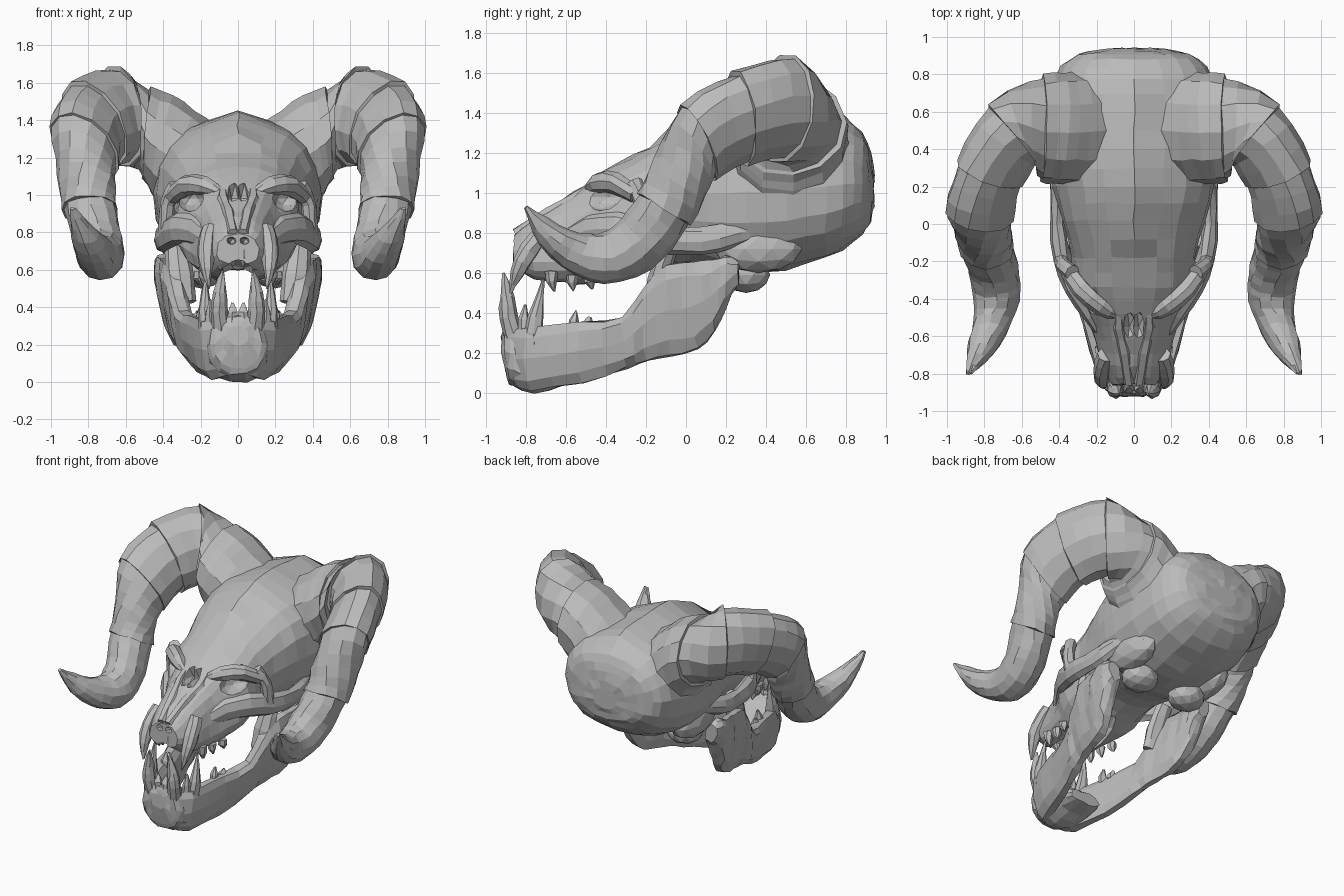
import bpy, bmesh, math, random
from mathutils import Vector, Matrix

random.seed(4)
if "Cube" in bpy.data.objects:
    bpy.data.objects.remove(bpy.data.objects["Cube"])

bone = bpy.data.materials.new("bone_grey")
bone.use_nodes = True
bone.diffuse_color = (0.5, 0.5, 0.5, 1)
bone.node_tree.nodes["Principled BSDF"].inputs["Base Color"].default_value = (0.5, 0.5, 0.5, 1)
X, Z = Vector((1, 0, 0)), Vector((0, 0, 1))


def finish(name, bm, mirror=False):
    """Turn a bmesh into a flat-shaded object, optionally mirrored across x."""
    bmesh.ops.recalc_face_normals(bm, faces=bm.faces)
    me = bpy.data.meshes.new(name)
    bm.to_mesh(me)
    bm.free()
    me.materials.append(bone)
    ob = bpy.data.objects.new(name, me)
    bpy.context.collection.objects.link(ob)
    if mirror:
        ob.modifiers.new("Mirror", 'MIRROR').use_mirror_merge = False
    return ob


def spline(pts, per):
    """Catmull-Rom samples through tuples of any length."""
    out = []
    for i in range(len(pts) - 1):
        quad = [pts[max(i - 1, 0)], pts[i], pts[i + 1], pts[min(i + 2, len(pts) - 1)]]
        for k in range(per):
            t = k / per
            out.append(tuple(0.5 * (2 * b + (c - a) * t + (2 * a - 5 * b + 4 * c - d) * t ** 2
                                    + (3 * b - a - 3 * c + d) * t ** 3) for a, b, c, d in zip(*quad)))
    return out + [tuple(pts[-1])]


def ring(centre, u, v, n, power=1.0):
    """Superellipse ring spanned by the half axes u and v."""
    pts = []
    for k in range(n):
        a = 2 * math.pi * k / n
        c, s = math.cos(a), math.sin(a)
        pts.append(centre + u * math.copysign(abs(c) ** power, c) + v * math.copysign(abs(s) ** power, s))
    return pts


def loft(bm, rings, jitter=0.0):
    rows = [[bm.verts.new(p + Vector([random.uniform(-jitter, jitter) for _ in range(3)])) for p in r]
            for r in rings]
    n = len(rows[0])
    for a, b in zip(rows, rows[1:]):
        for k in range(n):
            bm.faces.new((a[k], a[(k + 1) % n], b[(k + 1) % n], b[k]))
    bm.faces.new(rows[0])
    bm.faces.new(rows[-1])


def tangent(cs, i):
    return (cs[min(i + 1, len(cs) - 1)] - cs[max(i - 1, 0)]).normalized()


def tube_rings(pts, n, flat=1.0):
    """Rings along a path of (x, y, z, radius) with a twist-free frame."""
    cs = [Vector(p[:3]) for p in pts]
    rings, u, old = [], None, None
    for i, c in enumerate(cs):
        t = tangent(cs, i)
        if u is None:
            u = t.cross(Z if abs(t.z) < 0.9 else X).normalized()
        else:
            u = old.rotation_difference(t) @ u
        old = t
        rings.append(ring(c, u * pts[i][3] * flat, t.cross(u) * pts[i][3], n))
    return rings


def tubes(name, paths, n=8, per=2, flat=1.0, jitter=0.004):
    bm = bmesh.new()
    for p in paths:
        loft(bm, tube_rings(spline(p, per), n, flat), jitter)
    return finish(name, bm, True)


def ball(bm, centre, scale, sub=2):
    bmesh.ops.create_icosphere(bm, subdivisions=sub, radius=1,
                               matrix=Matrix.Translation(centre) @ Matrix.Diagonal((*scale, 1)))


# Skull: sections of (y, top, bottom, half width, narrowing towards the top)
sections = [(0.94, 1.08, 0.94, 0.10, 0), (0.92, 1.20, 0.86, 0.25, 0), (0.88, 1.30, 0.79, 0.35, 0),
            (0.78, 1.37, 0.71, 0.42, 0), (0.6, 1.40, 0.64, 0.45, 0), (0.4, 1.41, 0.60, 0.45, 0),
            (0.2, 1.40, 0.60, 0.43, 0), (0.02, 1.33, 0.64, 0.38, 0), (-0.18, 1.23, 0.62, 0.33, 0),
            (-0.34, 1.15, 0.56, 0.33, 0.05), (-0.48, 1.06, 0.54, 0.25, 0.15), (-0.62, 0.96, 0.54, 0.20, 0.2),
            (-0.76, 0.88, 0.56, 0.17, 0.2), (-0.86, 0.79, 0.63, 0.11, 0.1)]
rings = []
for y, top, bot, hw, narrow in spline(sections, 2):
    mid, half = (top + bot) / 2, (top - bot) / 2
    r = ring(Vector((0, y, mid)), X * hw, Z * half, 20, 0.85 - narrow * 0.6)
    for p in r:
        p.x *= 1 - narrow * (p.z - mid) / half
    if -0.1 < y < 0.8:
        r[5] += Z * 0.04          # crest along the crown
    rings.append(r)
bm = bmesh.new()
loft(bm, rings, 0.006)
skull = finish("skull", bm)

# Openings: eye sockets, nasal cavity, nostrils, palate
bm = bmesh.new()
for s in (-1, 1):
    ball(bm, (s * 0.26, -0.43, 0.98), (0.08, 0.15, 0.07))
    ball(bm, (s * 0.035, -0.88, 0.755), (0.03, 0.08, 0.025), 1)
    ball(bm, (s * 0.025, -0.55, 1.02), (0.035, 0.1, 0.085), 1)
ball(bm, (0, -0.58, 0.53), (0.12, 0.42, 0.18))
cutter = finish("opening_cutter", bm)
cutter.hide_render = True
cut = skull.modifiers.new("Openings", 'BOOLEAN')
cut.operation, cut.solver, cut.object = 'DIFFERENCE', 'EXACT', cutter
cut.use_self = True
bpy.context.view_layer.objects.active = skull
bpy.ops.object.modifier_apply(modifier=cut.name)
bpy.data.objects.remove(cutter)

# Brow ridges, cheek arches, bars behind the eyes and nasal ridges
tubes("brow_ridge", [[(0.10, -0.48, 1.01, 0.03), (0.18, -0.44, 1.05, 0.05),
                      (0.28, -0.35, 1.05, 0.055), (0.35, -0.25, 0.99, 0.045)]])
tubes("cheek_arch", [[(0.15, -0.6, 0.76, 0.06), (0.23, -0.48, 0.81, 0.08), (0.32, -0.34, 0.82, 0.085),
                      (0.385, -0.18, 0.78, 0.08), (0.405, 0.0, 0.76, 0.07), (0.40, 0.16, 0.77, 0.07),
                      (0.36, 0.36, 0.83, 0.05)]], flat=0.6)
tubes("eye_bar", [[(0.33, -0.26, 1.05, 0.04), (0.38, -0.22, 0.95, 0.04), (0.385, -0.2, 0.80, 0.045)]])
tubes("nasal_ridge", [[(0.075, -0.44, 1.045, 0.025), (0.08, -0.55, 0.98, 0.03),
                       (0.05, -0.68, 0.90, 0.035), (0.025, -0.85, 0.795, 0.03)]], n=6)

# Skull base swelling behind the jaw joint
bm = bmesh.new()
ball(bm, (0.2, 0.30, 0.59), (0.13, 0.12, 0.09))
ball(bm, (0.31, 0.36, 0.72), (0.10, 0.22, 0.12))
finish("skull_base", bm, True)

# Lower jaw: (x, y, bottom, top, half thickness) along each side
side = [(0.06, -0.86, 0.03, 0.33, 0.05), (0.14, -0.78, 0.01, 0.33, 0.06), (0.215, -0.52, 0.05, 0.36, 0.06),
        (0.275, -0.30, 0.12, 0.39, 0.06), (0.305, -0.20, 0.15, 0.54, 0.06), (0.34, -0.08, 0.18, 0.65, 0.06),
        (0.36, 0.05, 0.21, 0.66, 0.06), (0.38, 0.14, 0.30, 0.67, 0.06), (0.385, 0.2, 0.42, 0.69, 0.06),
        (0.385, 0.26, 0.53, 0.66, 0.045)]
pts = spline(side, 2)
rings = []
for i, (x, y, bot, top, th) in enumerate(pts):
    a, b = pts[max(i - 1, 0)], pts[min(i + 1, len(pts) - 1)]
    across = Vector((b[1] - a[1], a[0] - b[0], 0)).normalized()
    half = (top - bot) / 2
    rings.append(ring(Vector((x, y, (bot + top) / 2)), across * th, Z * half + across * half * 0.15, 10, 0.8))
bm = bmesh.new()
loft(bm, rings, 0.008)
finish("lower_jaw", bm, True)
tubes("jaw_process", [[(0.285, -0.17, 0.42, 0.06), (0.31, -0.14, 0.56, 0.075), (0.33, -0.08, 0.74, 0.06)]],
      flat=0.7)

# Chin joining the two jaw sides
chin = [(-0.92, 0.30, 0.20, 0.06), (-0.90, 0.35, 0.07, 0.13), (-0.86, 0.36, 0.03, 0.16),
        (-0.76, 0.31, 0.0, 0.17), (-0.62, 0.22, 0.03, 0.16), (-0.5, 0.14, 0.06, 0.12)]
bm = bmesh.new()
loft(bm, [ring(Vector((0, y, (t + b) / 2)), X * w, Z * (t - b) / 2, 14, 0.85)
          for y, t, b, w in spline(chin, 2)], 0.007)
finish("chin", bm)

# Large curved fangs
tubes("upper_fang", [[(0.15, -0.70, 0.82, 0.045), (0.17, -0.79, 0.71, 0.05),
                      (0.17, -0.845, 0.60, 0.035), (0.155, -0.875, 0.50, 0.005)]])
tubes("lower_fang", [[(0.09, -0.85, 0.26, 0.05), (0.10, -0.885, 0.38, 0.045),
                      (0.095, -0.895, 0.48, 0.035), (0.08, -0.91, 0.60, 0.005)],
                     [(0.16, -0.76, 0.25, 0.05), (0.175, -0.75, 0.38, 0.04), (0.17, -0.71, 0.57, 0.005)]])

# Small teeth as tapered pegs: base and tip
pegs = []
for x, y, z, dz in [(0.03, -0.83, 0.71, -0.09), (0.09, -0.82, 0.70, -0.10), (0.18, -0.67, 0.61, -0.10),
                    (0.19, -0.57, 0.59, -0.08), (0.21, -0.48, 0.59, -0.07),
                    (0.03, -0.88, 0.32, 0.10), (0.15, -0.81, 0.30, 0.14), (0.20, -0.56, 0.31, 0.10),
                    (0.22, -0.49, 0.32, 0.06)]:
    pegs.append([(x, y, z, 0.03), (x, y, z + dz * 0.5, 0.028), (x, y + 0.01, z + dz, 0.006)])
tubes("small_teeth", pegs, n=6, per=1)

# Horns: centre, long half axis and short radius, in stepped segments that flare to a lip
path = [(0.22, 0.50, 1.08, -0.10, 0, 0.30, 0.32), (0.36, 0.51, 1.23, -0.07, -0.02, 0.27, 0.30),
        (0.49, 0.51, 1.335, -0.02, -0.02, 0.24, 0.28), (0.64, 0.48, 1.42, 0.06, 0.06, 0.255, 0.20),
        (0.77, 0.27, 1.37, 0.12, 0, 0.22, 0.165), (0.82, 0.06, 1.25, 0.14, -0.05, 0.17, 0.16),
        (0.81, -0.03, 1.08, 0.145, -0.03, 0.07, 0.16), (0.79, -0.11, 0.92, 0.145, 0, 0, 0.15),
        (0.755, -0.22, 0.77, 0.14, 0, 0, 0.145), (0.735, -0.36, 0.68, 0.13, 0, 0, 0.135),
        (0.755, -0.52, 0.69, 0.105, 0, 0, 0.11), (0.82, -0.68, 0.79, 0.07, 0, 0, 0.07),
        (0.885, -0.80, 0.925, 0.012, 0, 0, 0.012)]
pts = spline(path, 3)
cs = [Vector(p[:3]) for p in pts]
stops = [0, 6, 9, 12, 15, 21, len(pts) - 1]
rings = []
for a, b in zip(stops, stops[1:]):
    for i in range(a, b + 1):
        grow = 0.96 + 0.08 * (i - a) / (b - a)
        long = Vector(pts[i][3:6]) * grow
        short = tangent(cs, i).cross(long).normalized() * pts[i][6] * grow
        rings.append(ring(cs[i], long, short, 12))
bm = bmesh.new()
loft(bm, rings, 0.006)
finish("horn", bm, True)
